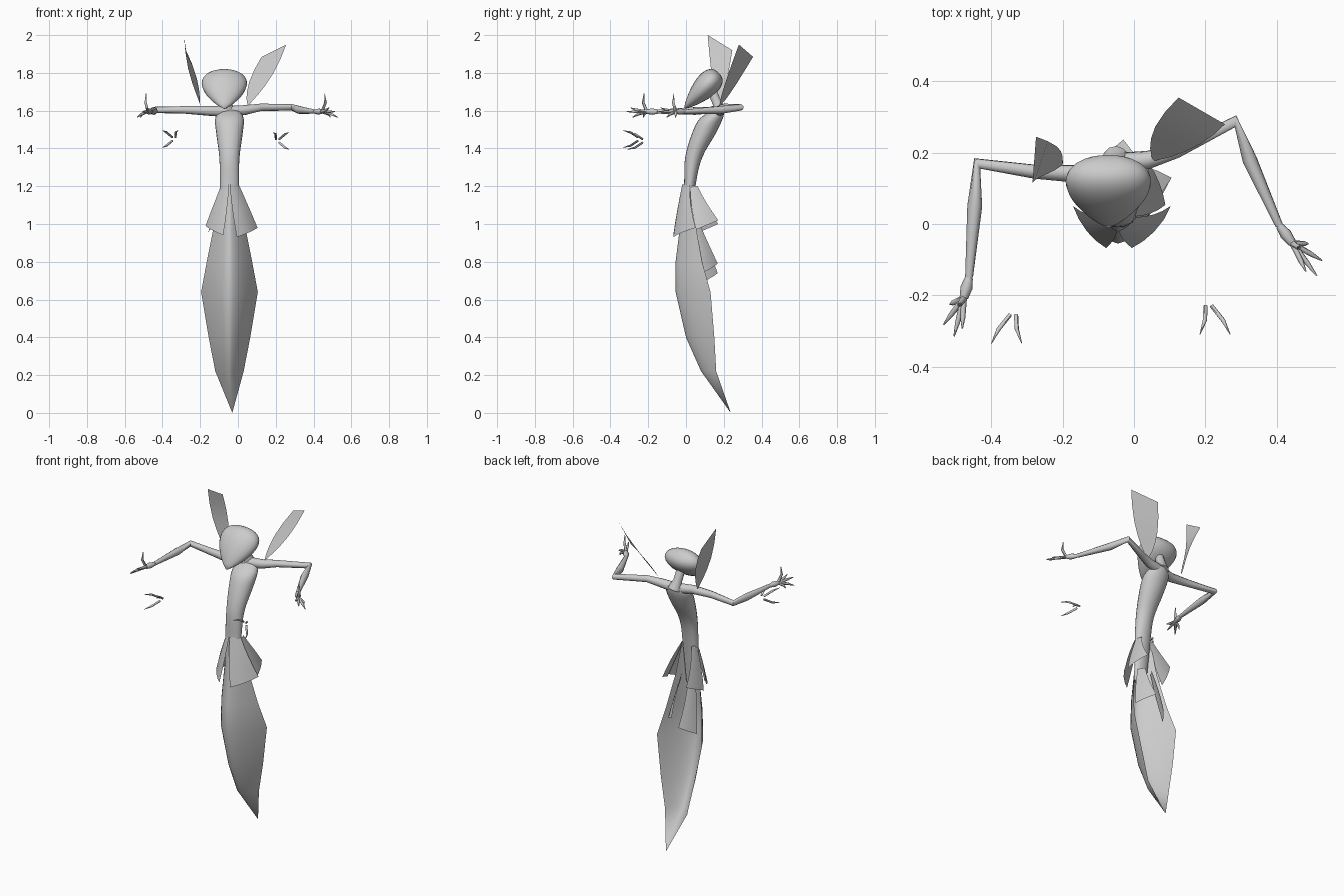
import bpy, bmesh
from math import sin, cos, pi, radians
from mathutils import Vector, Matrix

default_cube = bpy.data.objects.get("Cube")
if default_cube:
    bpy.data.objects.remove(default_cube)

SHADE = (0.6, 0.6, 0.6, 1)
grey = bpy.data.materials.new("plain grey")
grey.use_nodes = True
grey.diffuse_color = SHADE
grey.node_tree.nodes["Principled BSDF"].inputs["Base Color"].default_value = SHADE

MID = -0.045  # centre line of the body


def loft(name, rows, closed=True):
    """Bridge rows of points into a tube (closed) or an open sheet."""
    bm = bmesh.new()
    rows = [[bm.verts.new(point) for point in row] for row in rows]
    count = len(rows[0])
    for lower, upper in zip(rows, rows[1:]):
        for i in range(count if closed else count - 1):
            j = (i + 1) % count
            bm.faces.new((lower[i], lower[j], upper[j], upper[i]))
    if closed:
        bm.faces.new(rows[0])
        bm.faces.new(rows[-1])
    bmesh.ops.remove_doubles(bm, verts=bm.verts, dist=0.0002)
    bmesh.ops.recalc_face_normals(bm, faces=bm.faces)
    mesh = bpy.data.meshes.new(name)
    bm.to_mesh(mesh)
    bm.free()
    mesh.materials.append(grey)
    part = bpy.data.objects.new(name, mesh)
    bpy.context.collection.objects.link(part)
    bpy.ops.object.select_all(action="DESELECT")
    part.select_set(True)
    bpy.context.view_layer.objects.active = part
    bpy.ops.object.shade_smooth_by_angle(angle=radians(60))


def smooth_path(keys, steps=4):
    """Run a smooth curve through a few key vectors."""
    keys = [Vector(key) for key in keys]
    padded = [keys[0]] + keys + [keys[-1]]
    path = []
    for a, b, c, d in zip(padded, padded[1:], padded[2:], padded[3:]):
        for step in range(steps):
            t = step / steps
            bend = (2 * a - 5 * b + 4 * c - d) * t + (3 * b - a - 3 * c + d) * t * t
            path.append(b + (c - a + bend) * t / 2)
    return path + [keys[-1]]


def circle(sides):
    return [2 * pi * k / sides for k in range(sides)]


def tube(name, points, radii, sides=8):
    points = [Vector(point) for point in points]
    last = len(points) - 1
    rows = []
    for i, (point, radius) in enumerate(zip(points, radii)):
        along = points[min(i + 1, last)] - points[max(i - 1, 0)]
        across = along.cross(Vector((0.1, 0.2, 1))).normalized()
        above = across.cross(along).normalized()
        rows.append([point + radius * (cos(a) * across + sin(a) * above) for a in circle(sides)])
    loft(name, rows)


# Torso: height, middle depth, half depth, half width
torso = smooth_path([(1.61, .18, .025, .045), (1.56, .135, .06, .075), (1.48, .095, .063, .07),
                     (1.35, .04, .045, .053), (1.2, .02, .03, .05), (.95, 0, .02, .04)])
loft("torso", [[(MID + width * cos(a), y + depth * sin(a), z) for a in circle(20)]
               for z, y, depth, width in torso])

# Long skirt, an open shell with a soft front ridge: height, front, edge, half width
skirt = [(1.2, -.01, .03, .05), (1, -.03, .05, .08), (.8, -.055, .085, .12),
         (.64, -.055, .13, .15), (.4, 0, .15, .11), (.22, .08, .16, .075), (0, .237, .237, 0)]
rows = []
for z, front, edge, width in skirt:
    centre = MID + (0.015 if z < 0.1 else 0)
    rows.append([(centre + width * u, front + (edge - front) * abs(u) ** 1.6, z)
                 for u in (k / 8 for k in range(-8, 9))])
loft("skirt", rows, closed=False)


# Petals flaring out around the hips
def petal(name, start, end, top, hem, inner, outer, drop):
    """Sheet between two angles, measured round from the front, half flattened."""
    def spoke(angle, radius):
        return Vector((sin(angle), -cos(angle))) * radius

    steps = (0, 0.25, 0.5, 0.75, 1)
    for side, reach in (("left", 1), ("right", -0.85)):
        rows = []
        for down in steps:
            shift = 20 * (1 - down)
            first, last = radians(start - shift), radians(end - shift)
            near, far = (0.05 + (r - 0.05) * down for r in (inner, outer))
            row = []
            for around in steps:
                chord = spoke(first, near).lerp(spoke(last, far), around)
                curve = spoke(first + (last - first) * around, near + (far - near) * around)
                x, y = (chord + curve) / 2
                low = hem + 0.05 * around - (drop if side == "right" else 0)
                row.append((MID + reach * x, 0.03 + y, top + (low - top) * down))
            rows.append(row)
        loft(name + "_" + side, rows, closed=False)


petal("front_petal", 22, 98, 1.21, .93, .105, .15, -.01)
petal("back_petal", 100, 148, 1.2, .97, .135, .165, .02)
petal("low_petal", 118, 170, 1, .74, .12, .14, .05)

# Head: teardrop tilted from a pointed chin to a round crown
chin = Vector((-.072, -.01, 1.61))
axis = Vector((0, .69, .72))
face = Vector((0, -.72, .69))
head = []
for k in range(17):
    lean = 0.01 + (pi / 2 - 0.02) * k / 16
    swell = sin(2 * lean) ** 0.8
    centre = chin + axis * 0.265 * sin(lean)
    head.append([centre + face * 0.064 * swell * sin(a) + Vector((0.12 * swell * cos(a), 0, 0))
                 for a in circle(24)])
loft("head", head)
tube("neck", [(-.05, .18, 1.59), (-.06, .165, 1.64), (-.065, .135, 1.71)], [.04, .025, .025], 12)


# Tall fins behind the head, bowing open from a narrow root
def fin(side, root, first_tip, second_tip):
    root, first, second = Vector(root), Vector(first_tip), Vector(second_tip)
    spread = (second - first) / 2
    out = 1 if side == "left" else -1
    rows = []
    for rise in (0, 0.15, 0.3, 0.5, 0.75, 1):
        centre = root.lerp((first + second) / 2, rise)
        half = spread * max(rise, 0.01) ** 0.6
        bow = Vector((out * 0.02 * sin(pi * rise), 0, 0))
        rows.append([centre - half + bow, centre + half - bow])
    loft("fin_" + side, rows, closed=False)


fin("right", (-.2, .17, 1.63), (-.285, .115, 2), (-.275, .245, 1.92))
fin("left", (.055, .18, 1.63), (.255, .28, 1.95), (.125, .355, 1.885))


# Outstretched arms, each with a hand of five fingers
def arm(side, path, rise, fingertip):
    level = 1.595
    points = [Vector((x, y, level + rise * sin(pi * i / 5) ** 2)) for i, (x, y) in enumerate(path)]
    tube("arm_" + side, points, [.03, .026, .02, .017, .021, .011], 10)
    wrist = points[-1]
    forward = Vector((*fingertip, level)) - wrist
    palm = wrist + forward * 0.35
    tube("palm_" + side, [wrist, wrist.lerp(palm, 0.5), palm], [.011, .017, .012])
    turn = 1 if side == "left" else -1
    # Each finger: sideways turn, length, lift
    fingers = {"middle": (0, .65, 0), "outer": (.4, .55, -.03), "inner": (-.2, .5, .02),
               "raised": (.3, .1, .095), "lowered": (.9, .25, -.03)}
    for label, (yaw, length, lift) in fingers.items():
        heading = Matrix.Rotation(yaw * turn, 3, "Z") @ forward
        tip = palm + heading * length + Vector((0, 0, lift))
        knuckle = palm.lerp(tip, 0.5) + heading * 0.08
        tube(label + "_finger_" + side, [palm, knuckle, tip], [.009, .007, .002], 6)


arm("right", [(-.05, .17), (-.15, .14), (-.28, .147), (-.44, .17), (-.447, .05), (-.463, -.15)],
    .01, (-.505, -.315))
arm("left", [(-.05, .17), (.04, .18), (.12, .205), (.285, .288), (.325, .18), (.408, -.005)],
    .025, (.513, -.145))

# Loose curved claws floating in front, three to a side
for side, out, root in (("right", -1, (-.335, -.235, 1.45)), ("left", 1, (.205, -.21, 1.44))):
    for label, spread, lift in (("upper", .065, .045), ("lower", .065, -.045), ("inner", -.02, .045)):
        reach = Vector((out * spread, -.1, lift))
        start = Vector(root) + reach * 0.2
        bend = Vector((out * 0.006, 0, lift / 5))
        tube(label + "_claw_" + side, [start, start + reach * 0.4 + bend, Vector(root) + reach],
             [.006, .006, .001], 6)
